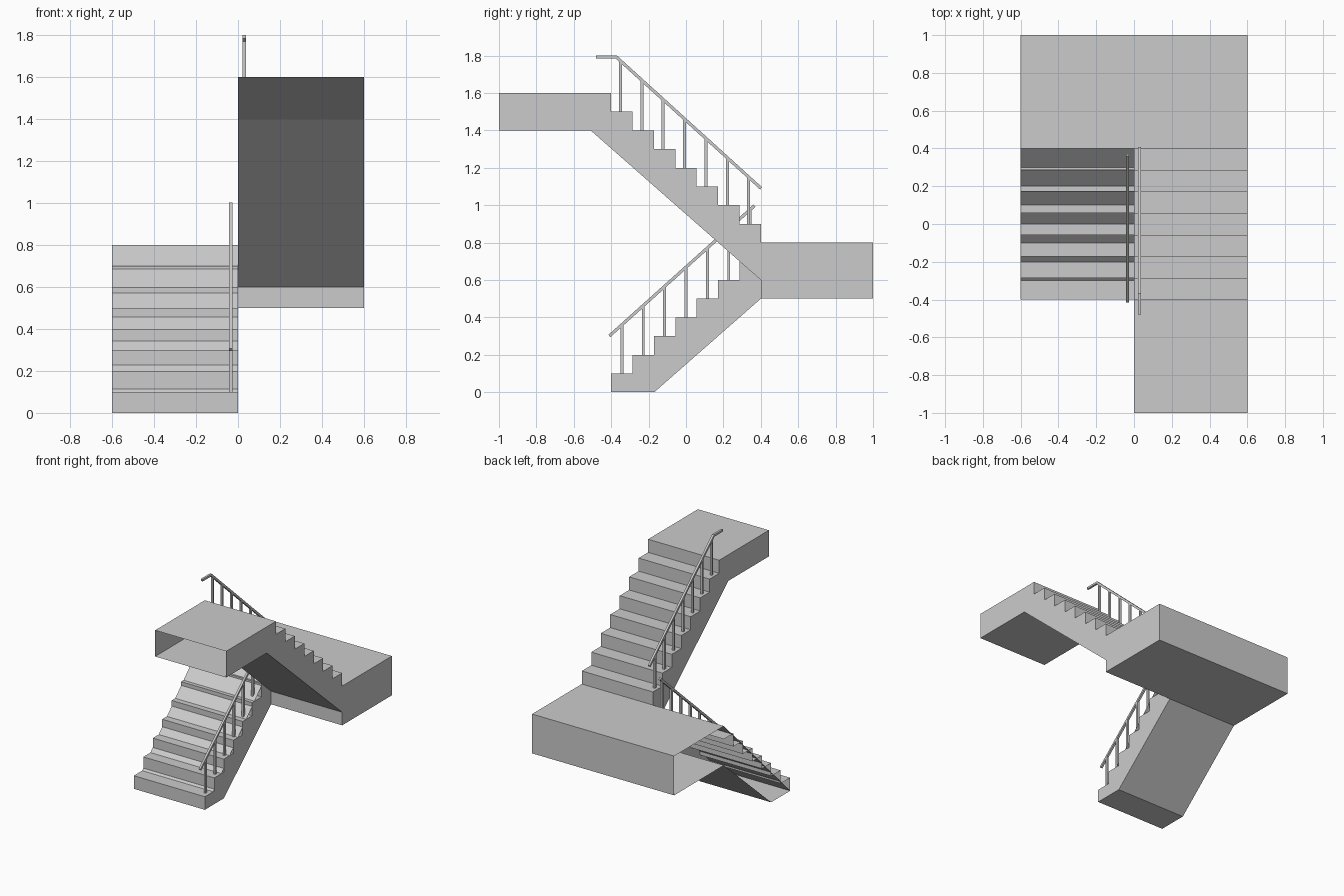
import bpy

if "Cube" in bpy.data.objects:
    bpy.data.objects.remove(bpy.data.objects["Cube"])

N = 7                      # treads per flight
RUN, RISE = 0.8 / N, 0.1


def make(name, verts, faces):
    me = bpy.data.meshes.new(name)
    me.from_pydata(verts, [], faces)
    me.update()
    ob = bpy.data.objects.new(name, me)
    bpy.context.collection.objects.link(ob)
    return ob


def extrude(name, prof, x0, x1, left=True, right=True, skip=()):
    """Extrude a (y, z) outline along x; caps and single edges can stay open."""
    n = len(prof)
    verts = [(x, y, z) for x in (x0, x1) for y, z in prof]
    faces = [(i, (i + 1) % n, (i + 1) % n + n, i + n)
             for i in range(n) if i not in skip]
    if left:
        faces.append(tuple(reversed(range(n))))
    if right:
        faces.append(tuple(range(n, 2 * n)))
    return make(name, verts, faces)


def sheet(name, a, b, x0, x1):
    """Flat panel spanning x between two (y, z) points."""
    return make(name, [(x0, *a), (x1, *a), (x1, *b), (x0, *b)], [(0, 1, 2, 3)])


def steps(y, z, direction):
    """Zigzag of risers and treads, ending on the last riser's top."""
    pts = []
    for k in range(N + 1):
        yk = y + direction * k * RUN
        pts += [(yk, z + k * RISE), (yk, z + (k + 1) * RISE)]
    return pts


# lower flight: open on its outer left side and where it meets the landing
lower = steps(-0.4, 0.0, 1) + [(0.4, 0.5), (-0.17, 0.0)]
extrude("lower_flight", lower, -0.6, 0, left=False, skip=(14, 15))
sheet("lower_flight_ramp", (-0.4, 0.0), (0.4, 0.8), -0.6, 0)

# middle landing: open left end, front wall only under the upper flight
landing = [(0.4, 0.5), (1, 0.5), (1, 0.8), (0.4, 0.8)]
extrude("middle_landing", landing, -0.6, 0.6, left=False, skip=(3,))
sheet("landing_front", (0.4, 0.5), (0.4, 0.6), 0, 0.6)

# upper flight with top landing, front end open
upper = steps(0.4, 0.8, -1) + [(-1, 1.6), (-1, 1.4), (-0.51, 1.4), (0.4, 0.6)]
extrude("upper_flight", upper, 0, 0.6, skip=(16, 19))
sheet("top_landing_inner_panel", (-1, 1.6), (-0.51, 1.4), 0, 0.6)

# handrails
T = 0.008
extrude("lower_handrail", [(-0.415, 0.307), (-0.404, 0.295),
                           (0.371, 0.991), (0.360, 1.003)], -0.035 - T, -0.035 + T)
extrude("upper_handrail", [(0.396, 1.084), (0.407, 1.096), (-0.369, 1.8), (-0.48, 1.8),
                           (-0.48, 1.784), (-0.376, 1.784)], 0.03 - T, 0.03 + T)


# balusters, one per tread
def post(name, x, y, z0, slope, top):
    a, b = y - T, y + T
    extrude(name, [(a, z0), (b, z0), (b, top + slope * T), (a, top - slope * T)], x - T, x + T)


for k in range(N):
    y = -0.4 + (k + 0.5) * RUN
    post(f"lower_baluster_{k + 1}", -0.035, y, RISE * (k + 1), 0.9, 0.301 + 0.899 * (y + 0.409))
    y = 0.335 - k * RUN
    post(f"upper_baluster_{k + 1}", 0.03, y, 0.8 + RISE * (k + 1), -0.9, 1.79 - 0.9057 * (y + 0.373))
